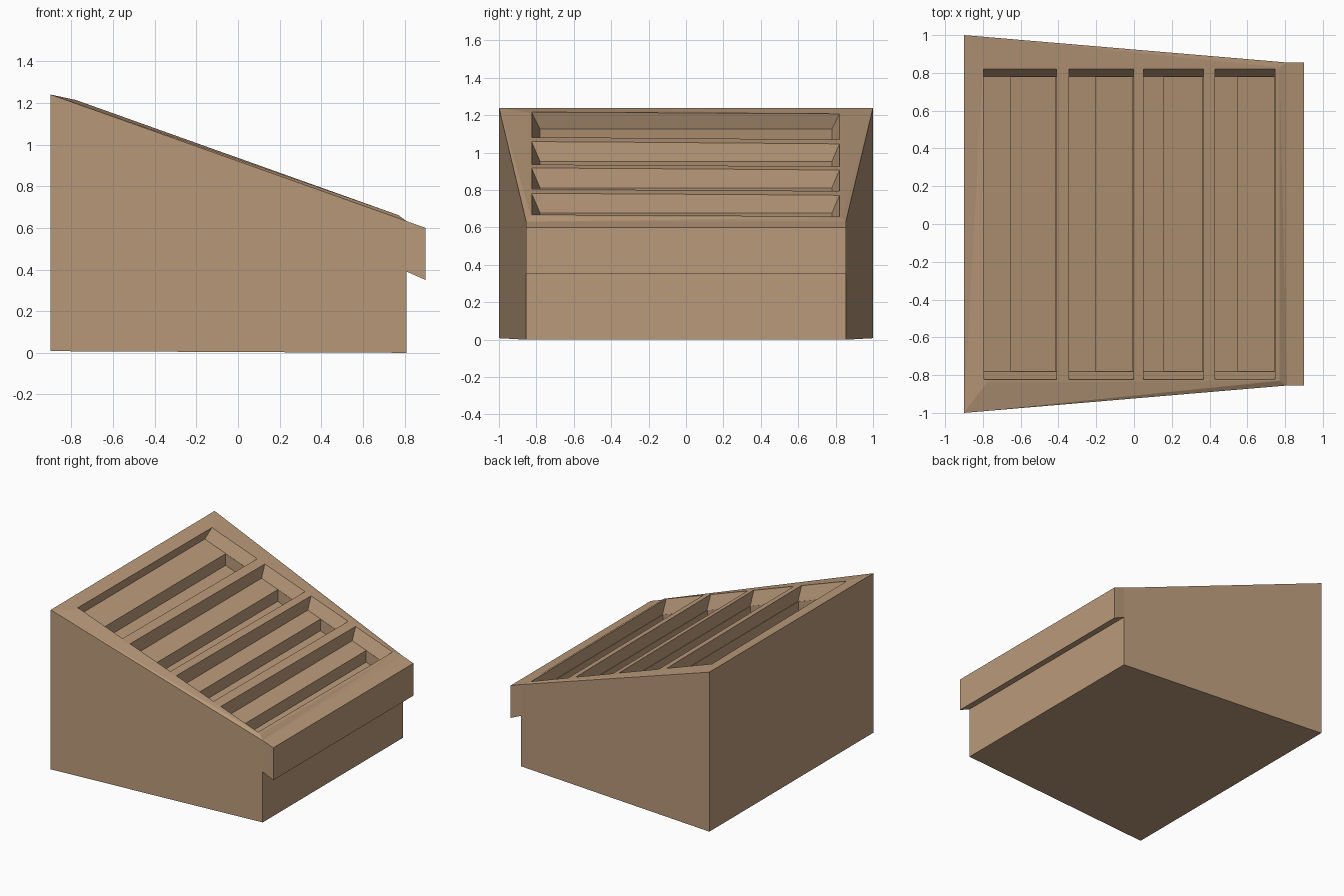
import bpy, bmesh

if "Cube" in bpy.data.objects:
    bpy.data.objects.remove(bpy.data.objects["Cube"])

wood = bpy.data.materials.new("tan wood")
wood.diffuse_color = (0.49, 0.323, 0.195, 1)
wood.use_nodes = True
wood.node_tree.nodes["Principled BSDF"].inputs["Base Color"].default_value = wood.diffuse_color


def top_z(x):
    return 0.92 - 0.3556 * x


def half_width(x):
    return 1.0 - 0.145 * min(1, (x + 0.9) / 1.71)


def make_object(name, bm):
    bmesh.ops.triangulate(bm, faces=bm.faces[:])
    bmesh.ops.recalc_face_normals(bm, faces=bm.faces[:])
    me = bpy.data.meshes.new(name)
    bm.to_mesh(me)
    bm.free()
    me.materials.append(wood)
    ob = bpy.data.objects.new(name, me)
    bpy.context.collection.objects.link(ob)
    return ob


def loft(name, rings):
    """Closed solid through a stack of four-point rings."""
    bm = bmesh.new()
    vs = [[bm.verts.new(p) for p in ring] for ring in rings]
    for a, b in zip(vs, vs[1:]):
        for i in range(4):
            j = (i + 1) % 4
            bm.faces.new((a[i], a[j], b[j], b[i]))
    bm.faces.new(vs[0])
    bm.faces.new(vs[-1])
    return make_object(name, bm)


# Tapered body with sloping top and overhanging front lip
profile = [(-0.9, 0.008), (0.81, 0), (0.81, 0.39), (0.9, 0.35),
           (0.9, 0.6), (0.81, top_z(0.81)), (-0.9, 1.24)]
bm = bmesh.new()
front = [bm.verts.new((x, -half_width(x), z)) for x, z in profile]
back = [bm.verts.new((x, half_width(x), z)) for x, z in profile]
n = len(profile)
for i in range(n):
    j = (i + 1) % n
    if i != 5:
        bm.faces.new((front[i], front[j], back[j], back[i]))
# side walls and lip ends
for s in (front, back):
    bm.faces.new((s[0], s[1], s[2], s[5], s[6]))
    bm.faces.new((s[2], s[3], s[4], s[5]))
# slightly raised top panel, higher along the front
outer = [front[6], front[5], back[5], back[6]]
inner = [bm.verts.new((x, y, top_z(x) + r)) for x, y, r in
         ((-0.78, -0.84, 0.017), (0.77, -0.83, 0.015), (0.77, 0.83, 0.005), (-0.8, 0.84, 0.004))]
for i in range(4):
    j = (i + 1) % 4
    bm.faces.new((outer[i], outer[j], inner[j], inner[i]))
bm.faces.new(inner)
body = make_object("slotted_body", bm)


def ring(x0, x1, y, offset):
    return [(x, s, top_z(x) + 0.01 + offset)
            for x, s in ((x0, -y), (x1, -y), (x1, y), (x0, y))]


# Four stepped slots: left edge, step edge, right edge, undercut
slots = [(-0.795, -0.65, -0.41, 0.035), (-0.345, -0.205, -0.002, 0),
         (0.05, 0.16, 0.367, 0), (0.43, 0.55, 0.747, 0)]
cutters = []
for x0, xm, x1, under in slots:
    cutters.append(loft("slot_cutter", [
        ring(x0 + under, x1, 0.825, 0.1), ring(x0, x1, 0.823, 0),
        ring(x0 - under, x1, 0.78, -0.1)]))
    cutters.append(loft("step_cutter", [
        ring(xm, x1 - 0.006, 0.778, -0.06), ring(xm, x1 - 0.006, 0.778, -0.19)]))

for c in cutters:
    c.hide_render = True
    m = body.modifiers.new("cut", 'BOOLEAN')
    m.operation = 'DIFFERENCE'
    m.solver = 'EXACT'
    m.object = c

# Bake the cuts and remove the helpers
bpy.context.view_layer.update()
dg = bpy.context.evaluated_depsgraph_get()
baked = bpy.data.meshes.new_from_object(body.evaluated_get(dg))
body.modifiers.clear()
body.data = baked
baked.materials.clear()
baked.materials.append(wood)
for p in baked.polygons:
    p.material_index = 0
for c in cutters:
    bpy.data.objects.remove(c)
